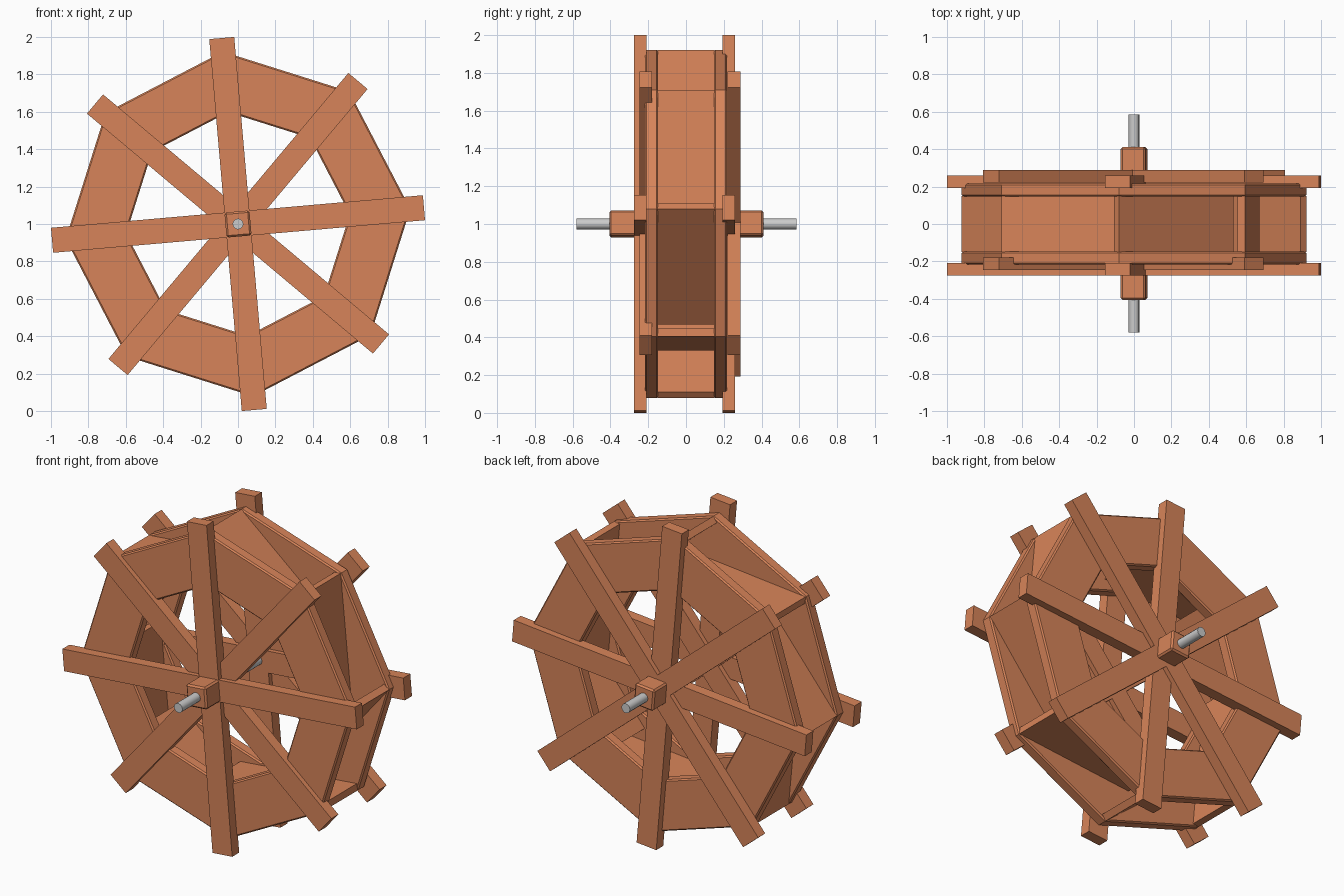
import bpy, bmesh
from math import cos, sin, radians, pi
from mathutils import Vector

if "Cube" in bpy.data.objects:
    bpy.data.objects.remove(bpy.data.objects["Cube"])

wood = bpy.data.materials.new("wood")
wood.diffuse_color = (0.68, 0.23, 0.10, 1)
wood.use_nodes = True
wood.node_tree.nodes["Principled BSDF"].inputs["Base Color"].default_value = wood.diffuse_color
TILT = 5   # degrees the whole wheel is turned about its axle


def polar(r, deg):
    return Vector((r * cos(radians(deg)), 1 + r * sin(radians(deg))))


def finish(name, bm, bevel=0.0, mat=wood):
    bmesh.ops.recalc_face_normals(bm, faces=bm.faces[:])
    mesh = bpy.data.meshes.new(name)
    bm.to_mesh(mesh)
    bm.free()
    ob = bpy.data.objects.new(name, mesh)
    bpy.context.collection.objects.link(ob)
    if mat:
        mesh.materials.append(mat)
    if bevel:
        m = ob.modifiers.new("bevel", 'BEVEL')
        m.width = bevel
        m.segments = 1
        m.limit_method = 'ANGLE'
        m.angle_limit = radians(50) if "rim" in name else radians(30)
    return ob


def prism(name, pts, y0, y1, bevel=0.0, mat=wood):
    """Extrude an x-z outline from y0 to y1."""
    bm = bmesh.new()
    f = bm.faces.new([bm.verts.new((p[0], y0, p[1])) for p in pts])
    new = bmesh.ops.extrude_face_region(bm, geom=[f])["geom"]
    bmesh.ops.translate(bm, vec=(0, y1 - y0, 0),
                        verts=[v for v in new if isinstance(v, bmesh.types.BMVert)])
    return finish(name, bm, bevel, mat)


def bar_outline(half_len, half_w, deg):
    c = Vector((0, 1))
    u = polar(half_len, deg) - c
    v = polar(half_w, deg + 90) - c
    return [c + u + v, c - u + v, c - u - v, c + u - v]


def ring(name, r_out, r_in, y0, y1):
    bm = bmesh.new()
    loops = []
    for r, y in ((r_out, y0), (r_out, y1), (r_in, y1), (r_in, y0)):
        pts = [polar(r, TILT + 45 * i) for i in range(8)]
        loops.append([bm.verts.new((p.x, y, p.y)) for p in pts])
    for k in range(4):
        a, b = loops[k], loops[(k + 1) % 4]
        for i in range(8):
            j = (i + 1) % 8
            bm.faces.new((a[i], a[j], b[j], b[i]))
    return finish(name, bm, 0.008)


# Two octagonal side rims
ring("front_rim", 0.925, 0.60, -0.217, -0.147)
ring("back_rim", 0.925, 0.60, 0.147, 0.217)

# Spoke bars: same layout on both sides, diagonals set slightly further back
for side, dy in (("front", 0.0), ("back", 0.468)):
    for i in range(4):
        y = (-0.276 if i % 2 == 0 else -0.247) + dy
        prism(f"{side}_spoke_{i}", bar_outline(0.998, 0.067, TILT + 45 * i), y, y + 0.068)

# Slanted overlapping bucket boards
for i in range(8):
    a = TILT + 45 * i
    p, q = polar(0.925, a), polar(0.675, a - 57)
    d = (q - p).normalized()
    n = Vector((d.y, -d.x))
    if n.dot(Vector((0, 1)) - p) < 0:
        n = -n
    prism(f"bucket_board_{i}", [p, q, q + n * 0.042, p + n * 0.042], -0.15, 0.15)

# Hub blocks
prism("front_hub", bar_outline(0.067, 0.067, TILT), -0.406, -0.2, 0.01)
prism("back_hub", bar_outline(0.067, 0.067, TILT), 0.2, 0.411, 0.01)

# Metal axle
axle = prism("axle", [polar(0.029, 22.5 + TILT + 30 * i) for i in range(12)], -0.58, 0.585, 0, None)
for ob in bpy.context.scene.objects:
    ob.select_set(ob == axle)
bpy.context.view_layer.objects.active = axle
bpy.ops.object.shade_smooth_by_angle(angle=radians(40))
